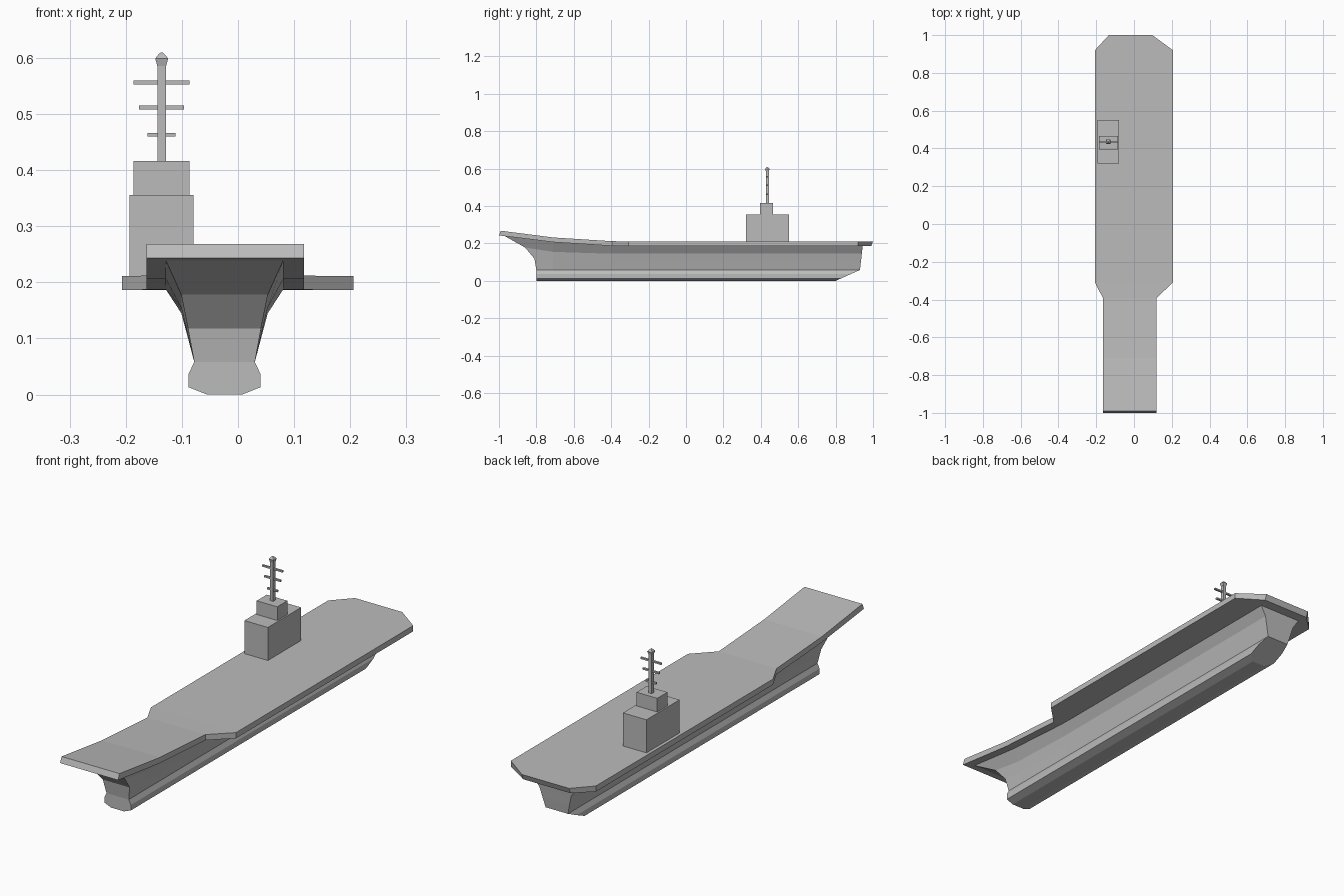
import bpy, bmesh
from mathutils import Vector

cube = bpy.data.objects.get("Cube")
if cube:
    bpy.data.objects.remove(cube, do_unlink=True)

# Single painted colour
grey = bpy.data.materials.new("ship grey")
grey.use_nodes = True
grey.diffuse_color = (0.5, 0.5, 0.5, 1)
grey.node_tree.nodes["Principled BSDF"].inputs["Base Color"].default_value = (0.5, 0.5, 0.5, 1)


def loft(name, rings):
    """Skin matching cross-sections; caps are strips between mirrored points."""
    bm = bmesh.new()
    loops = [[bm.verts.new(p) for p in ring] for ring in rings]
    n = len(rings[0])
    for a, b in zip(loops, loops[1:]):
        for i in range(n):
            j = (i + 1) % n
            bm.faces.new((a[i], a[j], b[j], b[i]))
    for ring in (loops[0], loops[-1]):
        for i in range(n // 2 - 1):
            bm.faces.new((ring[i], ring[i + 1], ring[n - 2 - i], ring[n - 1 - i]))
    bmesh.ops.recalc_face_normals(bm, faces=bm.faces)
    mesh = bpy.data.meshes.new(name)
    bm.to_mesh(mesh)
    bm.free()
    mesh.materials.append(grey)
    obj = bpy.data.objects.new(name, mesh)
    bpy.context.collection.objects.link(obj)
    return obj


def rect(x, y, z, hx, hy):
    return [Vector((x + sx * hx, y + sy * hy, z))
            for sx, sy in ((-1, -1), (-1, 1), (1, 1), (1, -1))]


def block(name, x, y, hx, hy, z0, z1):
    return loft(name, [rect(x, y, z0, hx, hy), rect(x, y, z1, hx, hy)])


# Hull: constant half widths per level, swept bow and raked stern
HULL_X = -0.024
widths = [0.031, 0.064, 0.064, 0.054, 0.065, 0.077, 0.105]
keel = [0, 0.013, 0.037, 0.058]


def hull_ring(ys, zs):
    left = [(HULL_X - w, y, z) for w, y, z in zip(widths, ys, zs)]
    right = [(HULL_X + w, y, z) for w, y, z in zip(widths, ys, zs)]
    return left + right[::-1]


bow_y = [-0.8] * 4 + [-0.81, -0.86, -0.97]
stern_y = [0.8 + 2.24 * z for z in keel] + [0.935, 0.94, 0.945]
mid_z = keel + [0.1, 0.145, 0.188]
loft("hull", [
    hull_ring(bow_y, keel + [0.118, 0.178, 0.24]),
    hull_ring([-0.71] * 7, keel + [0.105, 0.155, 0.207]),
    hull_ring([-0.4] * 7, mid_z),
    hull_ring(stern_y, mid_z),
])

# Flight deck: (y, left edge, right edge, top height), upswept at the bow
stations = [
    (-0.99, -0.163, 0.118, 0.268),
    (-0.71, -0.163, 0.118, 0.232),
    (-0.395, -0.163, 0.118, 0.212),
    (-0.308, -0.207, 0.206, 0.211),
    (0.92, -0.207, 0.206, 0.211),
    (1.0, -0.133, 0.097, 0.211),
]
deck_rings = []
for y, x0, x1, z in stations:
    low = y - 0.01 if abs(y) > 0.95 else y
    deck_rings.append([(x0, low, z - 0.025), (x0, y, z), (x1, y, z), (x1, low, z - 0.025)])
loft("flight_deck", deck_rings)

# Island superstructure
MAST_X, MAST_Y = -0.136, 0.435
block("island_base", MAST_X, MAST_Y, 0.057, 0.115, 0.205, 0.356)
block("island_bridge", MAST_X, 0.43, 0.05, 0.035, 0.356, 0.416)

# Mast with flared cap and crossbars
block("mast", MAST_X, MAST_Y, 0.0075, 0.0075, 0.416, 0.588)
loft("mast_cap", [rect(MAST_X, MAST_Y, z, h, h)
                  for z, h in ((0.586, 0.008), (0.599, 0.0115), (0.606, 0.006), (0.61, 0.0015))])
for i, (z, half) in enumerate(((0.463, 0.025), (0.512, 0.04), (0.556, 0.05))):
    block(f"crossbar_{i + 1}", MAST_X, MAST_Y, half, 0.0045, z - 0.0035, z + 0.0035)
